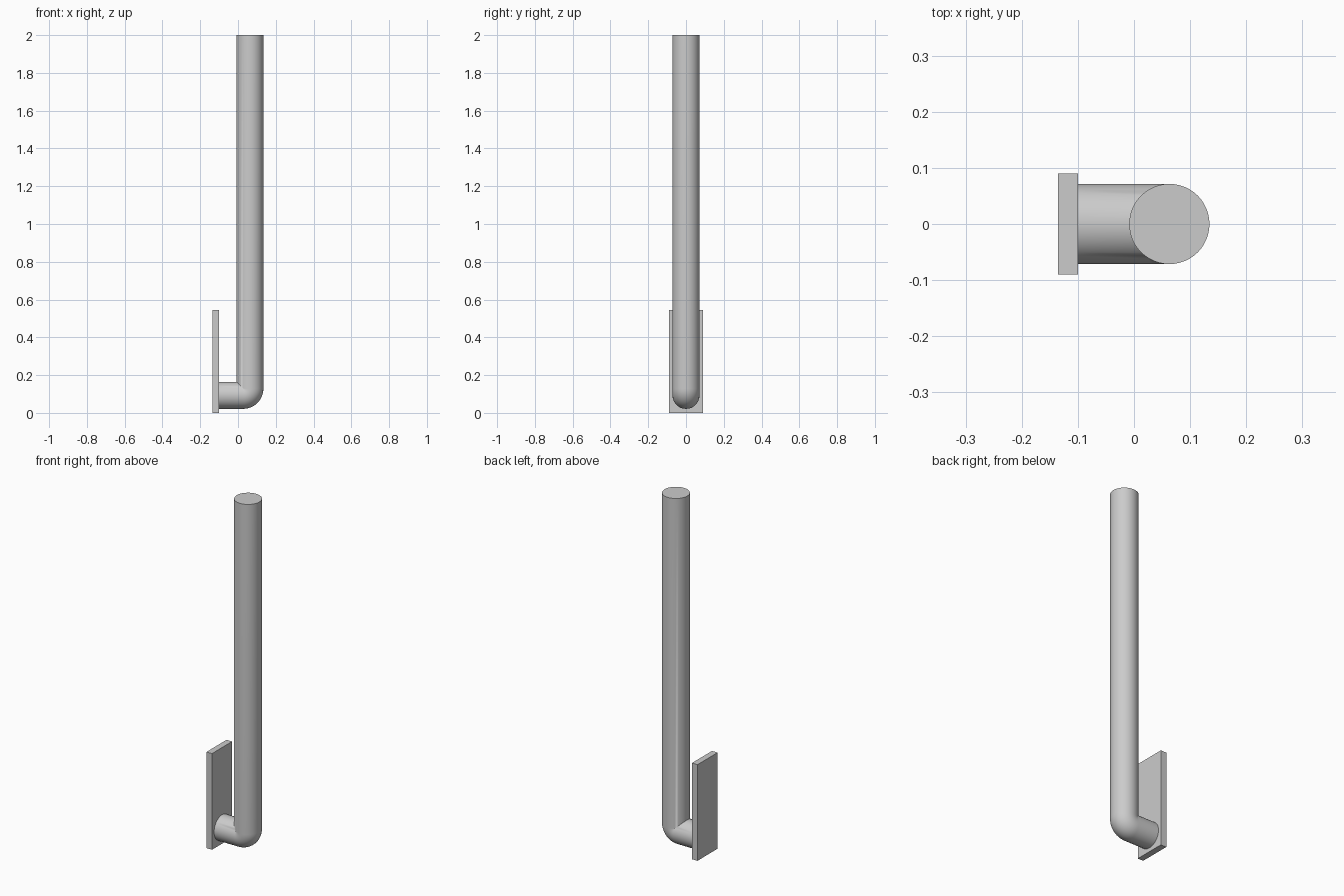
import bpy, bmesh
from math import sin, cos, pi, radians

if "Cube" in bpy.data.objects:
    bpy.data.objects.remove(bpy.data.objects["Cube"])

SIDES, STEPS = 48, 12
TUBE_R = 0.0715                  # pipe radius
BEND_R = 0.036                   # centreline radius of the elbow
CX, CZ = 0.027, 0.129            # elbow centre
PLATE_FRONT, TOP = -0.10, 2.0

# Mounting plate
bpy.ops.mesh.primitive_cube_add(size=1, location=(-0.1175, 0, 0.2725))
plate = bpy.context.object
plate.name = "mounting_plate"
plate.scale = (0.035, 0.18, 0.545)
bpy.ops.object.transform_apply(location=False, rotation=False, scale=True)


def bend_point(q, y, a):
    """Rounded on the outside of the elbow, mitred on the inside."""
    if q < 0:
        return (CX + q, y, CZ - q)
    return (CX + q * sin(a), y, CZ - q * cos(a))


# Pipe: short horizontal stub, tight elbow, tall upright
section = [(BEND_R + TUBE_R * cos(2 * pi * i / SIDES), TUBE_R * sin(2 * pi * i / SIDES))
           for i in range(SIDES)]
rings = [[(PLATE_FRONT, y, CZ - q) for q, y in section]]
for s in range(STEPS + 1):
    rings.append([bend_point(q, y, pi / 2 * s / STEPS) for q, y in section])
rings.append([(CX + q, y, TOP) for q, y in section])

bm = bmesh.new()
loops = [[bm.verts.new(p) for p in ring] for ring in rings]
for a, b in zip(loops, loops[1:]):
    for i in range(SIDES):
        j = (i + 1) % SIDES
        bm.faces.new((a[i], a[j], b[j], b[i]))
bm.faces.new(loops[0])
bm.faces.new(loops[-1])
bmesh.ops.remove_doubles(bm, verts=bm.verts, dist=1e-5)
bmesh.ops.recalc_face_normals(bm, faces=bm.faces)

mesh = bpy.data.meshes.new("bent_pipe")
bm.to_mesh(mesh)
bm.free()
pipe = bpy.data.objects.new("bent_pipe", mesh)
bpy.context.collection.objects.link(pipe)
bpy.ops.object.select_all(action='DESELECT')
pipe.select_set(True)
bpy.context.view_layer.objects.active = pipe
bpy.ops.object.shade_smooth_by_angle(angle=radians(30))
